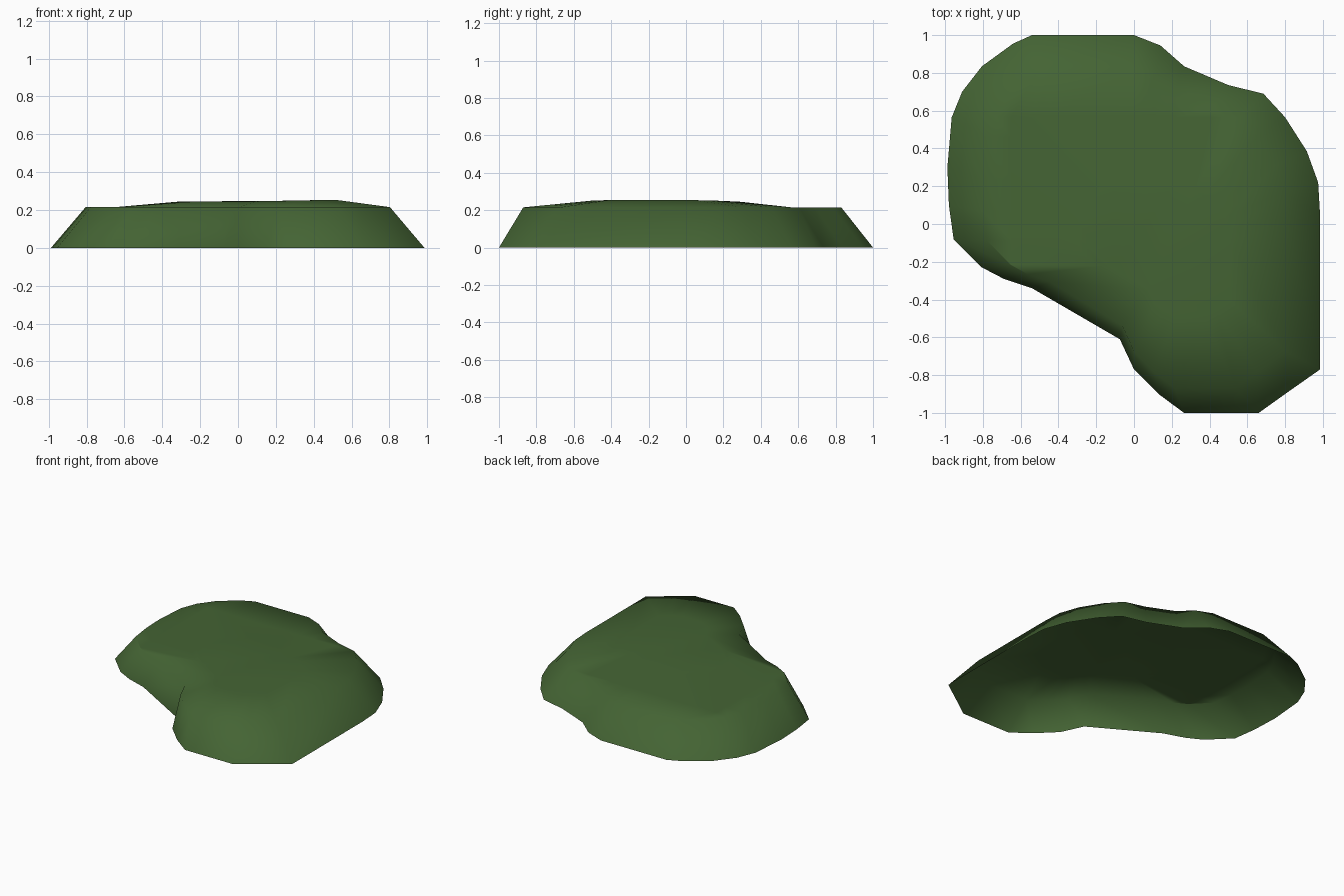
import bpy, bmesh

if "Cube" in bpy.data.objects:
    bpy.data.objects.remove(bpy.data.objects["Cube"])

# Ground outline of the hill, clockwise from the back left
outline = [(-0.54, 1.0), (0, 1.0), (0.14, 0.945), (0.265, 0.835), (0.5, 0.735),
           (0.685, 0.69), (0.8, 0.565), (0.915, 0.385), (0.975, 0.22), (0.985, 0.05),
           (0.985, -0.77), (0.8, -0.9), (0.66, -1.0), (0.265, -1.0), (0.13, -0.9),
           (0, -0.77), (-0.075, -0.61), (-0.54, -0.34), (-0.69, -0.29), (-0.805, -0.23),
           (-0.955, -0.08), (-0.98, 0.1), (-0.988, 0.3), (-0.965, 0.565), (-0.91, 0.7),
           (-0.805, 0.835), (-0.64, 0.955)]

# Rings: ground, top edge of the bank, edge of the flat shelf, raised crown
ground = [(x, y, 0) for x, y in outline]
bank = [(x * 0.815, y * 0.85 - 0.02, 0.215) for x, y in outline]
shelf = [(max(x, -0.65), min(y, 0.565), z) for x, y, z in bank]
crown = [(0.11 + x * 0.41, -0.11 + y * 0.39, 0.246 + 0.008 * max(0, x)) for x, y in outline]

bm = bmesh.new()
rings = [[bm.verts.new(p) for p in ring] for ring in (ground, bank, shelf, crown)]
n = len(outline)
for low, high in zip(rings, rings[1:]):
    for i in range(n):
        j = (i + 1) % n
        bm.faces.new((low[j], low[i], high[i], high[j]))
bm.faces.new(list(reversed(rings[-1])))

# Merge where the shelf meets the bank; the underside stays open
bmesh.ops.remove_doubles(bm, verts=bm.verts[:], dist=0.002)
bmesh.ops.triangulate(bm, faces=[f for f in bm.faces if len(f.verts) > 4])
for f in bm.faces:
    f.smooth = True

mesh = bpy.data.meshes.new("grass_hill")
bm.to_mesh(mesh)
bm.free()
hill = bpy.data.objects.new("grass_hill", mesh)
bpy.context.collection.objects.link(hill)

green = bpy.data.materials.new("dark_grass_green")
green.diffuse_color = (0.058, 0.127, 0.034, 1)
green.use_nodes = True
green.node_tree.nodes["Principled BSDF"].inputs["Base Color"].default_value = green.diffuse_color
mesh.materials.append(green)
